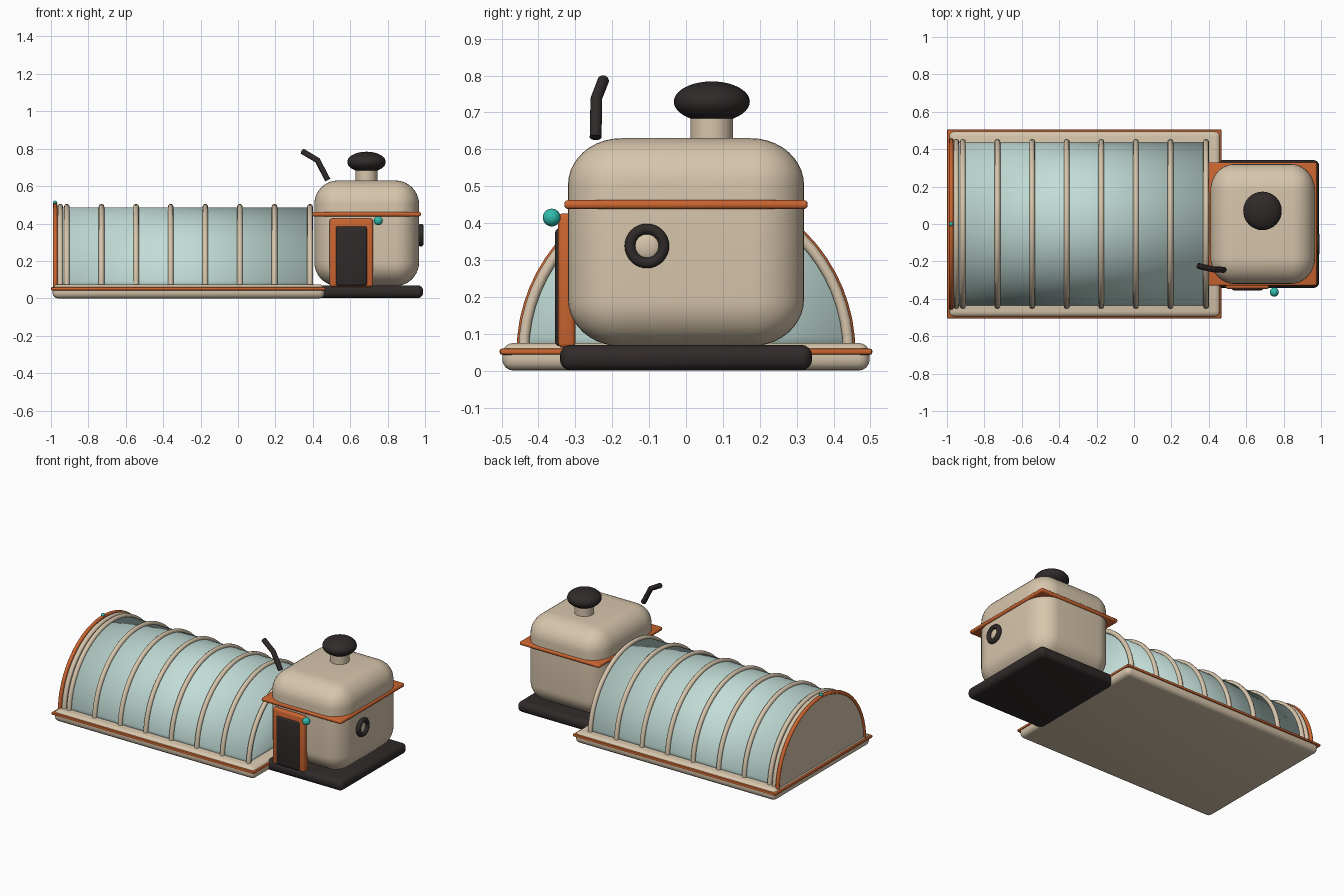
import bpy, bmesh, math
from mathutils import Matrix, Vector

if "Cube" in bpy.data.objects:
    bpy.data.objects.remove(bpy.data.objects["Cube"])


def material(name, rgb):
    m = bpy.data.materials.new(name)
    m.use_nodes = True
    color = (*rgb, 1)
    m.diffuse_color = color
    bsdf = next(n for n in m.node_tree.nodes if n.type == "BSDF_PRINCIPLED")
    bsdf.inputs["Base Color"].default_value = color
    return m


CREAM = material("cream", (0.68, 0.56, 0.41))
ORANGE = material("orange", (0.60, 0.13, 0.03))
DARK = material("dark brown", (0.03, 0.023, 0.023))
GLASS = material("pale glass", (0.54, 0.72, 0.68))
TEAL = material("teal", (0.03, 0.50, 0.42))


def finish(name, bm, mat, sharp=40):
    """Turn a bmesh into a smooth shaded object; edges over the sharp angle stay crisp."""
    bmesh.ops.recalc_face_normals(bm, faces=bm.faces)
    for f in bm.faces:
        f.smooth = True
    for e in bm.edges:
        e.smooth = e.calc_face_angle(0) < math.radians(sharp)
    me = bpy.data.meshes.new(name)
    bm.to_mesh(me)
    bm.free()
    me.materials.append(mat)
    ob = bpy.data.objects.new(name, me)
    bpy.context.collection.objects.link(ob)
    return ob


def box(name, mat, lo, hi, bevel, segments=4, unit=False):
    """Rounded box between two corners; unit bevels before scaling."""
    lo, hi = Vector(lo), Vector(hi)
    bm = bmesh.new()
    bmesh.ops.create_cube(bm, size=1)
    size = Matrix.Diagonal((*(hi - lo), 1))
    if not unit:
        bm.transform(size)
    bmesh.ops.bevel(bm, geom=bm.edges[:], offset=bevel, segments=segments,
                    profile=0.5, affect="EDGES")
    if unit:
        bm.transform(size)
    bm.transform(Matrix.Translation((lo + hi) / 2))
    return finish(name, bm, mat)


def ball(name, mat, centre, radii):
    bm = bmesh.new()
    bmesh.ops.create_uvsphere(bm, u_segments=32, v_segments=20, radius=1)
    bm.transform(Matrix.Translation(centre) @ Matrix.Diagonal((*radii, 1)))
    return finish(name, bm, mat)


def tube(name, mat, points, radius, closed=False):
    cu = bpy.data.curves.new(name, "CURVE")
    cu.dimensions = "3D"
    cu.bevel_depth = radius
    cu.bevel_resolution = 3
    cu.use_fill_caps = not closed
    sp = cu.splines.new("POLY")
    sp.points.add(len(points) - 1)
    for p, co in zip(sp.points, points):
        p.co = (*co, 1)
    sp.use_cyclic_u = closed
    sp.use_smooth = True
    cu.materials.append(mat)
    ob = bpy.data.objects.new(name, cu)
    bpy.context.collection.objects.link(ob)
    return ob


FLOOR = 0.05


def arch(x, radius, steps=32):
    angles = [math.pi * i / steps for i in range(steps + 1)]
    return [(x, radius * math.cos(a), FLOOR + radius * math.sin(a)) for a in angles]


def half_cylinder(name, mat, x0, x1, radius, sharp):
    bm = bmesh.new()
    face = bm.faces.new([bm.verts.new(p) for p in arch(x0, radius)])
    ext = bmesh.ops.extrude_face_region(bm, geom=[face], use_keep_orig=True)
    moved = [v for v in ext["geom"] if isinstance(v, bmesh.types.BMVert)]
    bmesh.ops.translate(bm, verts=moved, vec=(x1 - x0, 0, 0))
    return finish(name, bm, mat, sharp)


# Long tray with its rim
box("tray", CREAM, (-0.992, -0.498, 0), (0.463, 0.498, 0.075), 0.03)
box("tray_rim", ORANGE, (-1, -0.505, 0.043), (0.468, 0.505, 0.06), 0.006, 2)

# Glass tunnel, end wall, ribs and end hoop
half_cylinder("tunnel_glass", GLASS, -0.968, 0.385, 0.437, 180)
half_cylinder("end_wall", CREAM, -0.982, -0.966, 0.445, 40)
rib_positions = [-0.95, -0.915] + [-0.73 + 0.185 * i for i in range(6)] + [0.385]
for i, x in enumerate(rib_positions):
    tube(f"rib_{i + 1}", CREAM, arch(x, 0.44), 0.015)
tube("end_hoop", ORANGE, arch(-0.977, 0.448), 0.012)
ball("hoop_bead", TEAL, (-0.978, 0, 0.51), (0.012, 0.012, 0.012))

# Cabin: foot plate, rounded body and waist band
box("foot_plate", DARK, (0.405, -0.342, 0.001), (0.99, 0.342, 0.07), 0.03)
box("cabin_body", CREAM, (0.408, -0.32, 0.066), (0.968, 0.32, 0.63), 0.225, 10, unit=True)
box("waist_band", ORANGE, (0.398, -0.33, 0.438), (0.978, 0.33, 0.462), 0.01, 3)

# Roof knob
bm = bmesh.new()
bmesh.ops.create_cone(bm, cap_ends=True, segments=32, radius1=0.058, radius2=0.058, depth=0.09)
bm.transform(Matrix.Translation((0.687, 0.07, 0.655)))
finish("knob_stem", bm, CREAM)
ball("knob", DARK, (0.687, 0.07, 0.729), (0.103, 0.103, 0.055))

# Bent lever
tube("lever", DARK, [(0.48, -0.245, 0.632), (0.425, -0.243, 0.738), (0.343, -0.224, 0.787)], 0.016)

# Door with frame and handle
box("door_frame", ORANGE, (0.49, -0.347, 0.062), (0.722, -0.3, 0.426), 0.012, 3)
box("door_panel", DARK, (0.522, -0.355, 0.066), (0.69, -0.305, 0.386), 0.012, 3)
ball("door_handle", TEAL, (0.75, -0.364, 0.415), (0.024, 0.024, 0.024))

# Round porthole on the side
turns = [math.tau * i / 32 for i in range(32)]
ring = [(0.978, -0.106 + 0.046 * math.cos(a), 0.338 + 0.046 * math.sin(a)) for a in turns]
tube("porthole_ring", DARK, ring, 0.015, closed=True)
ball("porthole_lens", CREAM, (0.968, -0.106, 0.338), (0.015, 0.038, 0.038))
